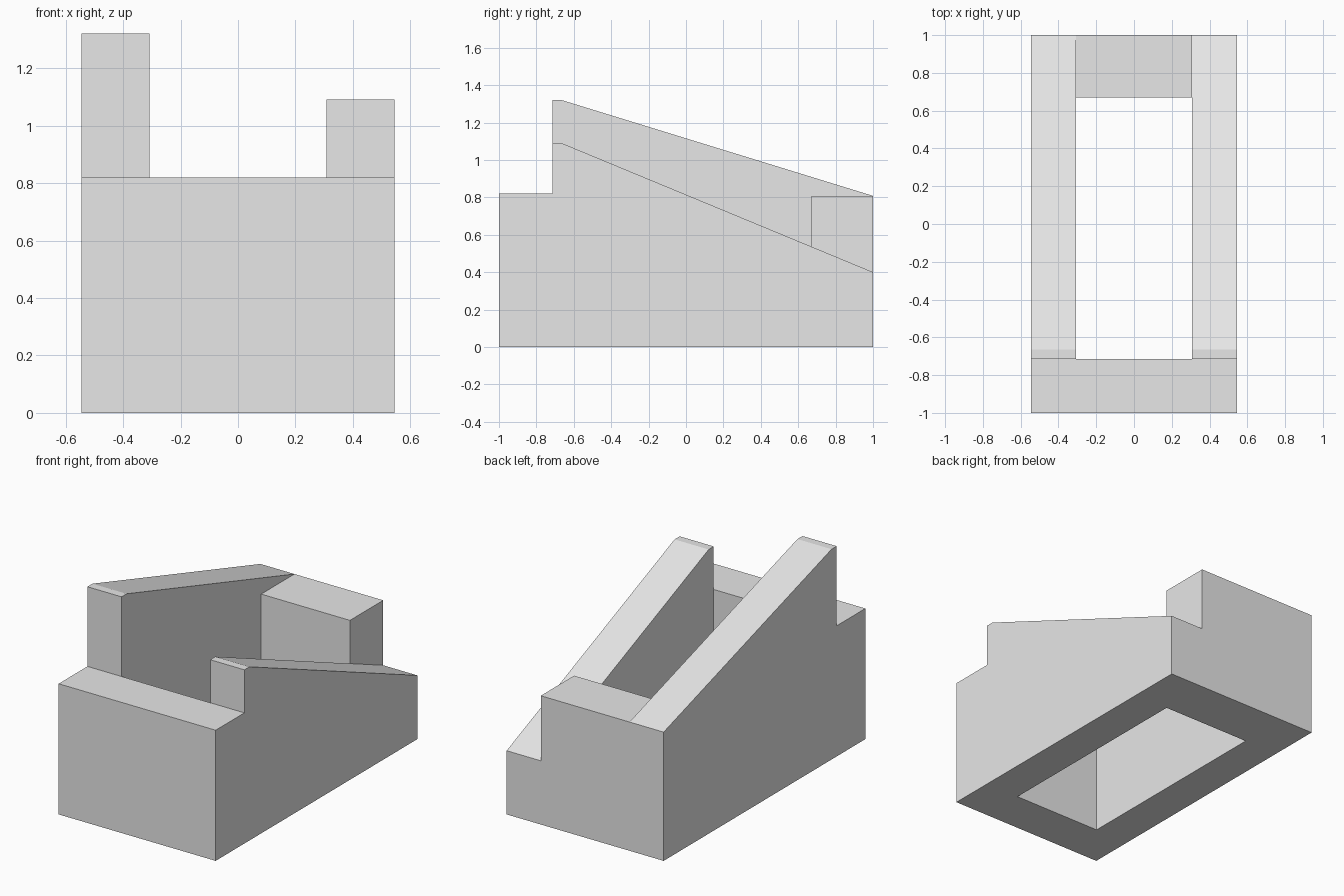
import bpy
import bmesh

if "Cube" in bpy.data.objects:
    bpy.data.objects.remove(bpy.data.objects["Cube"], do_unlink=True)

grey = bpy.data.materials.new("plain_grey")
grey.use_nodes = True
colour = (0.8, 0.8, 0.8, 1)
grey.diffuse_color = colour
grey.node_tree.nodes["Principled BSDF"].inputs["Base Color"].default_value = colour

HALF_W, INNER = 0.545, 0.308           # outer and inner half widths
STEP_Y, RIDGE_Y, BLOCK_Y = -0.715, -0.665, 0.67
STEP_Z, HIGH_Z, LOW_Z, BACK_Z = 0.82, 1.32, 1.09, 0.808


def prism(name, profile, x0, x1):
    """Extrude a (y, z) profile from x0 to x1."""
    bm = bmesh.new()
    face = bm.faces.new([bm.verts.new((x0, y, z)) for y, z in profile])
    ext = bmesh.ops.extrude_face_region(bm, geom=[face])
    moved = [v for v in ext["geom"] if isinstance(v, bmesh.types.BMVert)]
    bmesh.ops.translate(bm, verts=moved, vec=(x1 - x0, 0, 0))
    bmesh.ops.recalc_face_normals(bm, faces=bm.faces)
    mesh = bpy.data.meshes.new(name)
    bm.to_mesh(mesh)
    bm.free()
    mesh.materials.append(grey)
    obj = bpy.data.objects.new(name, mesh)
    bpy.context.collection.objects.link(obj)
    return obj


def cut(body, cutter):
    """Subtract a cutter from the body and discard it."""
    cutter.hide_render = True
    mod = body.modifiers.new("cut", "BOOLEAN")
    mod.operation = "DIFFERENCE"
    mod.solver = "EXACT"
    mod.object = cutter
    bpy.context.view_layer.objects.active = body
    bpy.ops.object.modifier_apply(modifier=mod.name)
    bpy.data.objects.remove(cutter, do_unlink=True)


def box_profile(y0, y1, z0, z1):
    return [(y0, z0), (y1, z0), (y1, z1), (y0, z1)]


# Stepped block with the tall sloping side profile
body = prism("sloped_frame", [
    (-1, 0), (1, 0), (1, BACK_Z), (RIDGE_Y, HIGH_Z),
    (STEP_Y, HIGH_Z), (STEP_Y, STEP_Z), (-1, STEP_Z)], -HALF_W, HALF_W)

# Open well through the middle
cut(body, prism("well_cutter", box_profile(STEP_Y, BLOCK_Y, -0.2, 2), -INNER, INNER))

# Flat top on the back block
cut(body, prism("back_cutter", box_profile(0.5, 1.2, BACK_Z, 2), -INNER, INNER))

# Lower, steeper left wall
cut(body, prism("left_wall_cutter", [
    (-0.8, LOW_Z), (RIDGE_Y, LOW_Z), (1, 0.4), (1.2, 0.317),
    (1.2, 2), (-0.8, 2)], INNER, 0.7))

# Merge flat regions
bm = bmesh.new()
bm.from_mesh(body.data)
bmesh.ops.remove_doubles(bm, verts=bm.verts, dist=0.0005)
bmesh.ops.dissolve_limit(bm, angle_limit=0.01, verts=bm.verts, edges=bm.edges)
bm.to_mesh(body.data)
bm.free()
